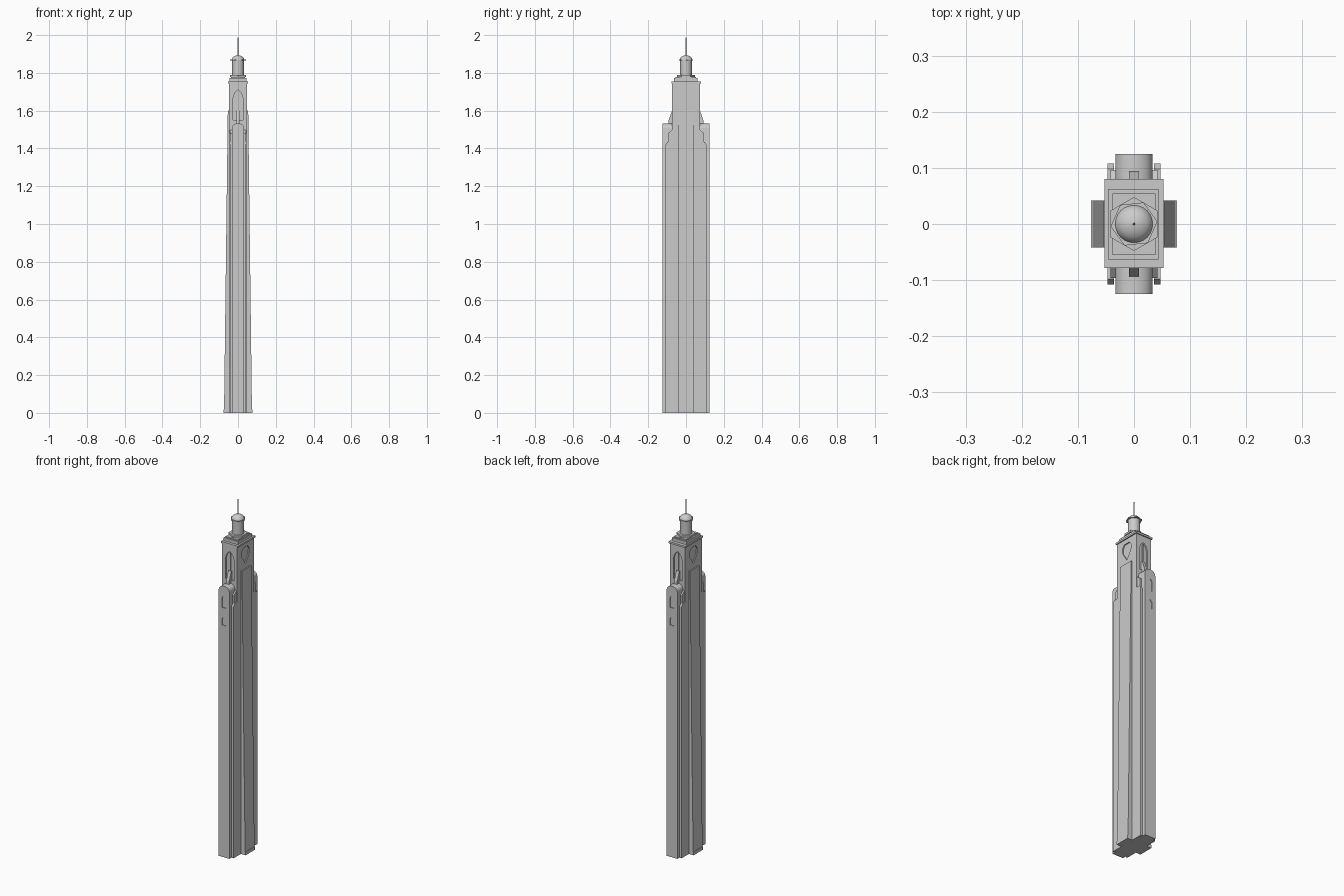
import bpy, bmesh, math

if "Cube" in bpy.data.objects:
    bpy.data.objects.remove(bpy.data.objects["Cube"])


def make(name, bm, smooth=False):
    bmesh.ops.recalc_face_normals(bm, faces=bm.faces)
    me = bpy.data.meshes.new(name)
    bm.to_mesh(me)
    bm.free()
    ob = bpy.data.objects.new(name, me)
    bpy.context.collection.objects.link(ob)
    if smooth:
        bpy.context.view_layer.objects.active = ob
        ob.select_set(True)
        bpy.ops.object.shade_smooth_by_angle(angle=math.radians(35))
        ob.select_set(False)
    return ob


def prism(name, pts, axis, a, b, smooth=False):
    """Extrude a closed profile along x, y or z from a to b."""
    put = {'x': lambda p, t: (t, p[0], p[1]),
           'y': lambda p, t: (p[0], t, p[1]),
           'z': lambda p, t: (p[0], p[1], t)}[axis]
    bm = bmesh.new()
    lo = [bm.verts.new(put(p, a)) for p in pts]
    hi = [bm.verts.new(put(p, b)) for p in pts]
    n = len(pts)
    bm.faces.new(lo)
    bm.faces.new(hi)
    for i in range(n):
        bm.faces.new((lo[i], lo[(i + 1) % n], hi[(i + 1) % n], hi[i]))
    return make(name, bm, smooth)


def box(name, x0, x1, y0, y1, z0, z1):
    return prism(name, [(x0, y0), (x1, y0), (x1, y1), (x0, y1)], 'z', z0, z1)


def lathe(name, prof, n, turn=0):
    bm = bmesh.new()
    rings = [[bm.verts.new((r * math.cos(math.tau * i / n + turn),
                            r * math.sin(math.tau * i / n + turn), z))
              for i in range(n)] for r, z in prof]
    for p, q in zip(rings, rings[1:]):
        for i in range(n):
            j = (i + 1) % n
            bm.faces.new((p[i], p[j], q[j], q[i]))
    bm.faces.new(rings[0])
    bm.faces.new(rings[-1])
    return make(name, bm, n > 8)


def cut(ob, cutter):
    m = ob.modifiers.new("recess", 'BOOLEAN')
    m.operation = 'DIFFERENCE'
    m.solver = 'EXACT'
    m.object = cutter
    bpy.context.view_layer.objects.active = ob
    bpy.ops.object.modifier_apply(modifier=m.name)
    bpy.data.objects.remove(cutter)


def pointed(w, z0, z1, z2):
    return [(-w, z0), (w, z0), (w, z1), (w * .65, z1 + (z2 - z1) * .6), (0, z2),
            (-w * .65, z1 + (z2 - z1) * .6), (-w, z1)]


# central shaft with pointed windows front/back and shield recesses on the sides
shaft = box("central_shaft", -.047, .047, -.074, .074, 0, 1.745)
shield = [(-.034, 1.70), (-.03, 1.67), (0, 1.625), (.03, 1.67), (.034, 1.70), (.02, 1.72), (-.02, 1.72)]
for s in (-1, 1):
    cut(shaft, prism("window_cutter", pointed(.027, 1.55, 1.665, 1.71), 'y', s * .066, s * .09))
    cut(shaft, prism("shield_cutter", shield, 'x', s * .041, s * .06))

# arched bay profile
arch = [(-.033, 0), (.033, 0)] + [(.033 * math.cos(math.pi * i / 12),
                                  1.507 + .026 * math.sin(math.pi * i / 12)) for i in range(13)]

for s, side in ((-1, "front"), (1, "back")):
    # projecting bay with small slit windows
    bay = prism(side + "_bay", arch, 'y', s * .06, s * .125, True)
    for z0, z1 in ((1.31, 1.36), (1.41, 1.48)):
        cut(bay, prism("slit_cutter", pointed(.012, z0, z1 - .015, z1), 'y', s * .121, s * .14))
    # buttress leaning on the shaft above the bay
    prism(side + "_buttress", [(s * .06, 1.50), (s * .097, 1.50), (s * .092, 1.55),
                               (s * .074, 1.60), (s * .06, 1.60)], 'x', -.009, .009)
    # window mullion
    box(side + "_mullion", -.003, .003, *sorted((s * .064, s * .071)), 1.55, 1.70)
    # corner piers with sloped tops, and slimmer inner piers
    for t, lr in ((-1, "left"), (1, "right")):
        prism(f"{side}_{lr}_pier", [(s * .06, 0), (s * .108, 0), (s * .108, 1.42), (s * .098, 1.435),
                                    (s * .06, 1.435)], 'x', t * .036, t * .047)
        prism(f"{side}_{lr}_inner_pier", [(s * .06, 0), (s * .096, 0), (s * .096, 1.48), (s * .06, 1.51)],
              'x', t * .03, t * .042)

# tapering side wings and their plinths
for s, side in ((-1, "left"), (1, "right")):
    prism(side + "_wing", [(s * .03, 0), (s * .074, 0), (s * .054, 1.6), (s * .03, 1.6)], 'y', -.042, .042)
    box(side + "_plinth", *sorted((s * .03, s * .077)), -.042, .042, 0, .018)

# stepped cornice
box("lower_cornice", -.053, .053, -.078, .08, 1.745, 1.755)
box("middle_cornice", -.046, .044, -.063, .062, 1.755, 1.772)
box("upper_cornice", -.038, .038, -.055, .054, 1.772, 1.778)

# hexagonal base, drum, eave, dome and spire
lathe("drum_base", [(.048, 1.778), (.048, 1.788)], 6, math.pi / 2)
lathe("drum", [(.031, 1.785), (.031, 1.872)], 24)
lathe("eave", [(.042, 1.866), (.042, 1.870)], 6, math.radians(6))
lathe("dome", [(.034, 1.868), (.031, 1.878), (.023, 1.886), (.012, 1.891), (.003, 1.893)], 24)
lathe("spire", [(.003, 1.89), (.0025, 1.94), (.001, 2.0)], 4)
